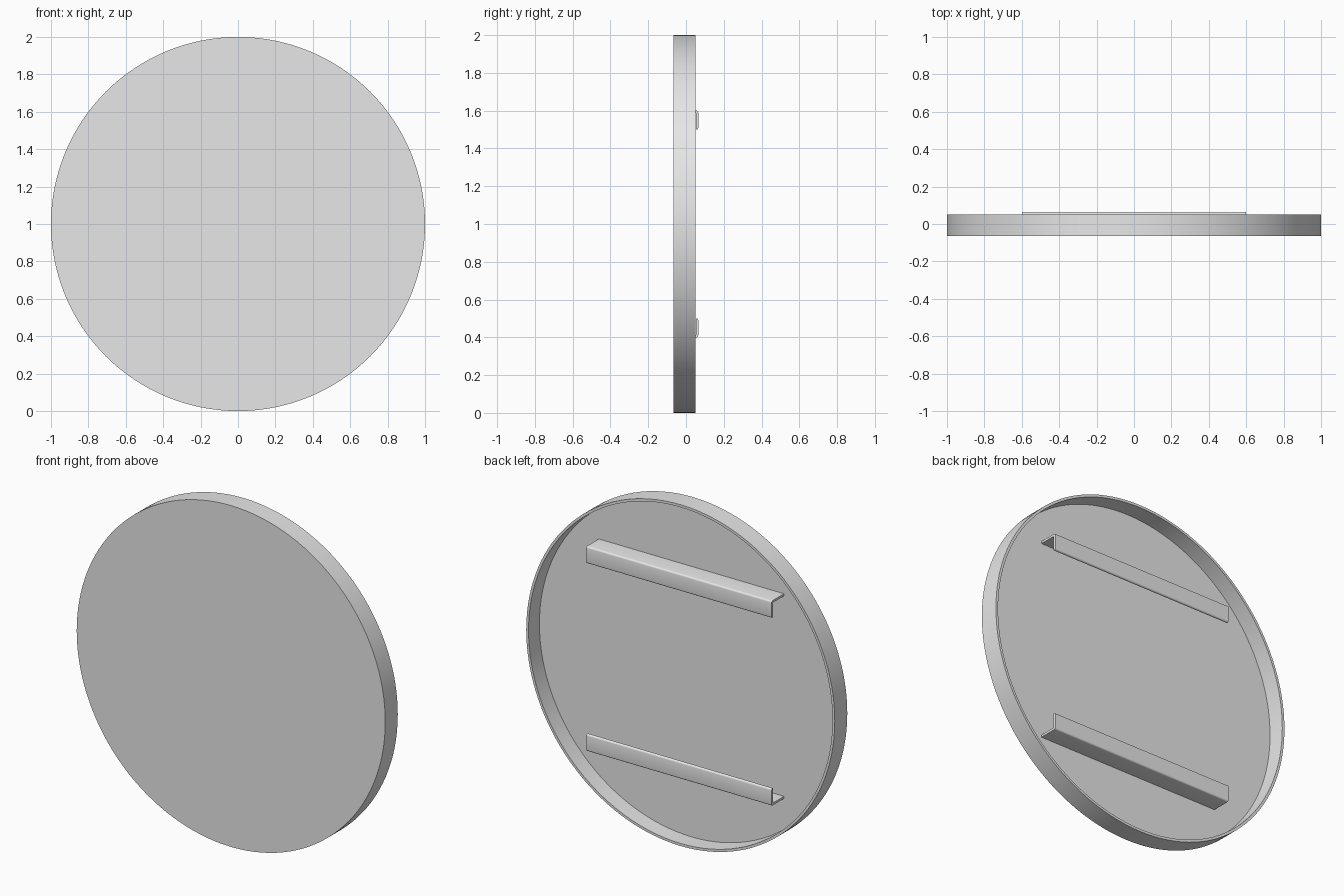
import bpy, bmesh
from math import radians

cube = bpy.data.objects.get("Cube")
if cube:
    bpy.data.objects.remove(cube)

FRONT, BACK, FLOOR, RAIL_BACK = -0.065, 0.051, -0.05, 0.065
WALL = 0.015

grey = bpy.data.materials.new("light grey")
grey.use_nodes = True
grey.diffuse_color = (0.8, 0.8, 0.8, 1)
grey.node_tree.nodes["Principled BSDF"].inputs["Base Color"].default_value = (0.8, 0.8, 0.8, 1)


def finish(name, bm):
    bmesh.ops.recalc_face_normals(bm, faces=bm.faces)
    mesh = bpy.data.meshes.new(name)
    bm.to_mesh(mesh)
    bm.free()
    obj = bpy.data.objects.new(name, mesh)
    bpy.context.collection.objects.link(obj)
    mesh.materials.append(grey)
    bpy.ops.object.select_all(action="DESELECT")
    obj.select_set(True)
    bpy.context.view_layer.objects.active = obj
    bpy.ops.object.shade_smooth_by_angle(angle=radians(35))
    return obj


def ring(bm, radius, y):
    verts = bmesh.ops.create_circle(bm, segments=128, radius=radius)["verts"]
    for v in verts:
        v.co = (v.co.x, y, 1 + v.co.y)
    return verts


# Round shallow tray, open at the back
bm = bmesh.new()
rings = [ring(bm, r, y) for r, y in
         ((1, FRONT), (1, BACK), (1 - WALL, BACK), (1 - WALL, FLOOR))]
for a, b in zip(rings, rings[1:]):
    for i in range(len(a)):
        bm.faces.new((a[i - 1], a[i], b[i], b[i - 1]))
bm.faces.new(rings[0])
bm.faces.new(rings[-1])
finish("round_tray", bm)


# Angle-section rails, mirrored about the tray centre
def rail(name, side):
    bm = bmesh.new()
    t = 0.013
    profile = [(FLOOR, 0.6), (RAIL_BACK, 0.6), (RAIL_BACK, 0.5),
               (RAIL_BACK - t, 0.5), (RAIL_BACK - t, 0.6 - t), (FLOOR, 0.6 - t)]
    face = bm.faces.new([bm.verts.new((-0.6, y, 1 + side * h)) for y, h in profile])
    extruded = bmesh.ops.extrude_face_region(bm, geom=[face], use_keep_orig=True)["geom"]
    moved = [g for g in extruded if isinstance(g, bmesh.types.BMVert)]
    bmesh.ops.translate(bm, verts=moved, vec=(1.2, 0, 0))
    # Round the two outer long edges
    outer = [e for e in bm.edges
             if abs(e.verts[0].co.x - e.verts[1].co.x) > 1
             and all(v.co.y > RAIL_BACK - 0.001 for v in e.verts)]
    bmesh.ops.bevel(bm, geom=outer, offset=0.01, segments=4, profile=0.5, affect="EDGES")
    finish(name, bm)


rail("upper_rail", 1)
rail("lower_rail", -1)
